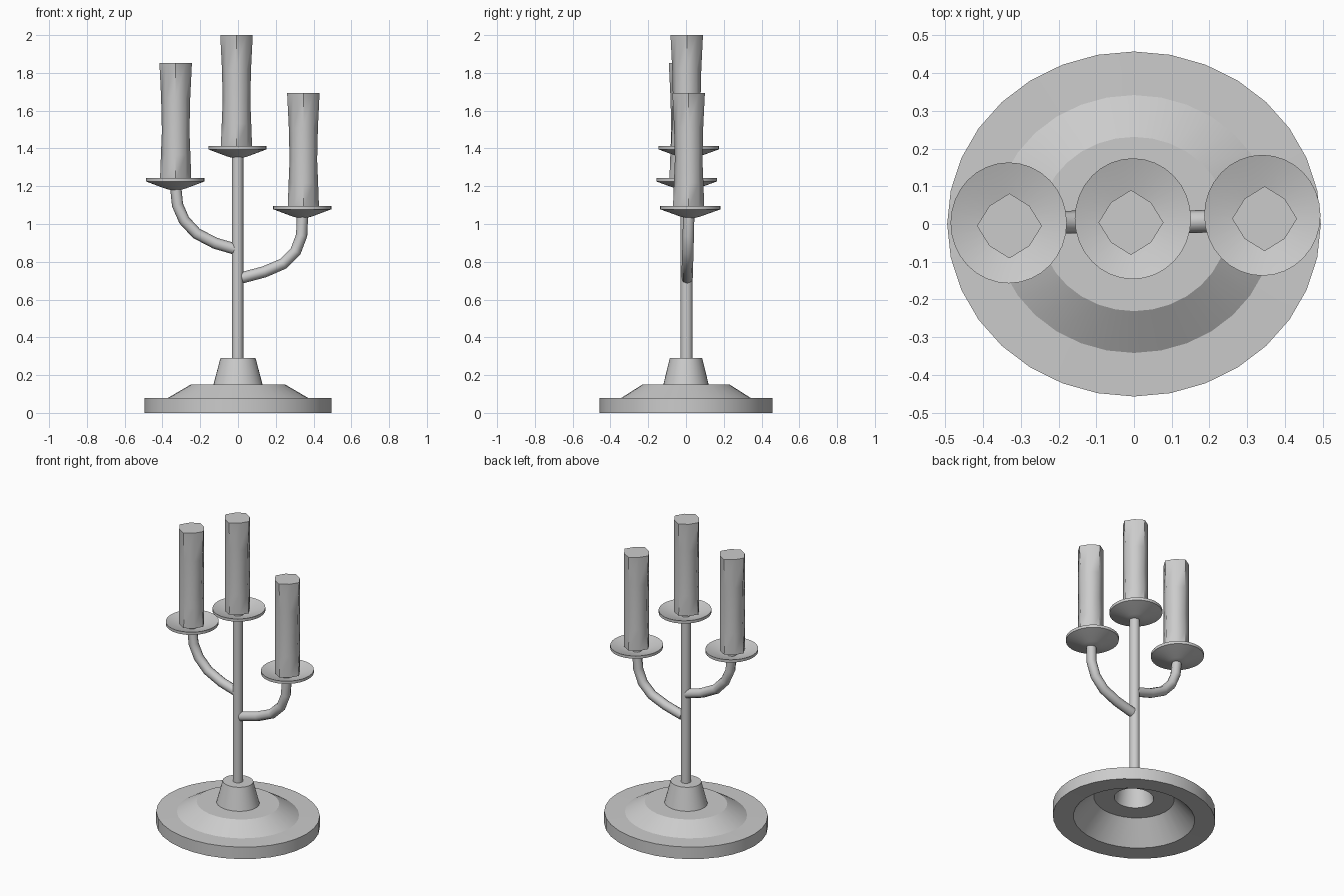
import bpy, bmesh, math

if "Cube" in bpy.data.objects:
    bpy.data.objects.remove(bpy.data.objects["Cube"])


def finish(bm, name, angle):
    bmesh.ops.recalc_face_normals(bm, faces=bm.faces)
    me = bpy.data.meshes.new(name)
    bm.to_mesh(me)
    bm.free()
    ob = bpy.data.objects.new(name, me)
    bpy.context.collection.objects.link(ob)
    smooth(ob, angle)
    return ob


def smooth(ob, angle):
    bpy.ops.object.select_all(action='DESELECT')
    ob.select_set(True)
    bpy.context.view_layer.objects.active = ob
    bpy.ops.object.shade_smooth_by_angle(angle=math.radians(angle))


def skin(bm, rings, cap=True):
    """Bridge rings of points with quads and cap both ends."""
    loops = [[bm.verts.new(p) for p in ring] for ring in rings]
    n = len(loops[0])
    for a, b in zip(loops, loops[1:]):
        for i in range(n):
            j = (i + 1) % n
            bm.faces.new((a[i], a[j], b[j], b[i]))
    if cap:
        bm.faces.new(loops[0])
        bm.faces.new(loops[-1])


def lathe(name, profile, centre=(0, 0, 0), sides=32, sy=1.0, angle=25):
    cx, cy, cz = centre
    bm = bmesh.new()
    turns = [math.tau * i / sides for i in range(sides)]
    skin(bm, [[(cx + r * math.cos(t), cy + r * sy * math.sin(t), cz + z)
               for t in turns] for r, z in profile])
    return finish(bm, name, angle)


def candle(name, x, y, z0, z1):
    """Octagonal candle whose four axis corners pull in at the waist."""
    bm = bmesh.new()
    rings = []
    for f, r in ((0, 0.083), (0.22, 0.078), (0.42, 0.073), (0.7, 0.077), (1, 0.086)):
        ring = []
        for i in range(8):
            t = math.tau * i / 8
            rad = r if i % 2 == 0 else 0.075
            ring.append((x + rad * math.cos(t), y + rad * math.sin(t),
                         z0 + (z1 - z0) * f))
        rings.append(ring)
    skin(bm, rings)
    return finish(bm, name, 50)


def arm(name, pts):
    cu = bpy.data.curves.new(name, 'CURVE')
    cu.dimensions = '3D'
    cu.bevel_depth = 0.03
    cu.bevel_resolution = 2
    cu.use_fill_caps = True
    sp = cu.splines.new('POLY')
    sp.points.add(len(pts) - 1)
    for p, (x, y, z) in zip(sp.points, pts):
        p.co = (x, y, z, 1)
    ob = bpy.data.objects.new(name, cu)
    bpy.context.collection.objects.link(ob)
    bpy.ops.object.select_all(action='DESELECT')
    ob.select_set(True)
    bpy.context.view_layer.objects.active = ob
    bpy.ops.object.convert(target='MESH')
    smooth(bpy.context.view_layer.objects.active, 50)


# Stepped oval base with hub, hollow underneath
lathe("base", [(0.09, 0.28), (0.12, 0.14), (0.245, 0.14), (0.37, 0.004), (0.495, 0.004),
               (0.495, 0.0), (0.495, 0.078), (0.37, 0.078), (0.25, 0.15),
               (0.13, 0.15), (0.093, 0.29)][:4] +
      [(0.495, 0.0), (0.495, 0.078), (0.37, 0.08), (0.25, 0.15),
       (0.13, 0.15), (0.093, 0.29)], sy=0.923)

# Central stem
lathe("stem", [(0.03, 0.28), (0.03, 1.385)], (-0.002, 0.003, 0), 12, 1.05, 40)

# Two curved arms
arm("left_arm", [(-0.01, 0.006, 0.866), (-0.12, 0.006, 0.898), (-0.22, 0.004, 0.95),
                 (-0.285, 0.002, 1.02), (-0.32, 0, 1.10), (-0.332, 0, 1.215)])
arm("right_arm", [(0.02, 0.006, 0.715), (0.14, 0.006, 0.747), (0.24, 0.008, 0.79),
                  (0.305, 0.01, 0.855), (0.337, 0.012, 0.94), (0.342, 0.015, 1.065)])

# Drip dishes and candles: dish x, y, rim height, candle x, y, candle top
dish_profile = [(0.022, -0.064), (0.055, -0.055), (0.154, -0.018), (0.154, 0.0),
                (0.055, -0.034), (0.02, -0.04)]
for side, dx, dy, rim, x, y, top in (
        ("left", -0.332, 0.003, 1.243, -0.330, -0.005, 1.852),
        ("centre", -0.003, 0.014, 1.413, -0.008, 0.004, 2.0),
        ("right", 0.340, 0.023, 1.096, 0.346, 0.014, 1.693)):
    lathe(side + "_dish", dish_profile, (dx, dy, rim), 32, 1.04, 30)
    candle(side + "_candle", x, y, rim - 0.012, top)
